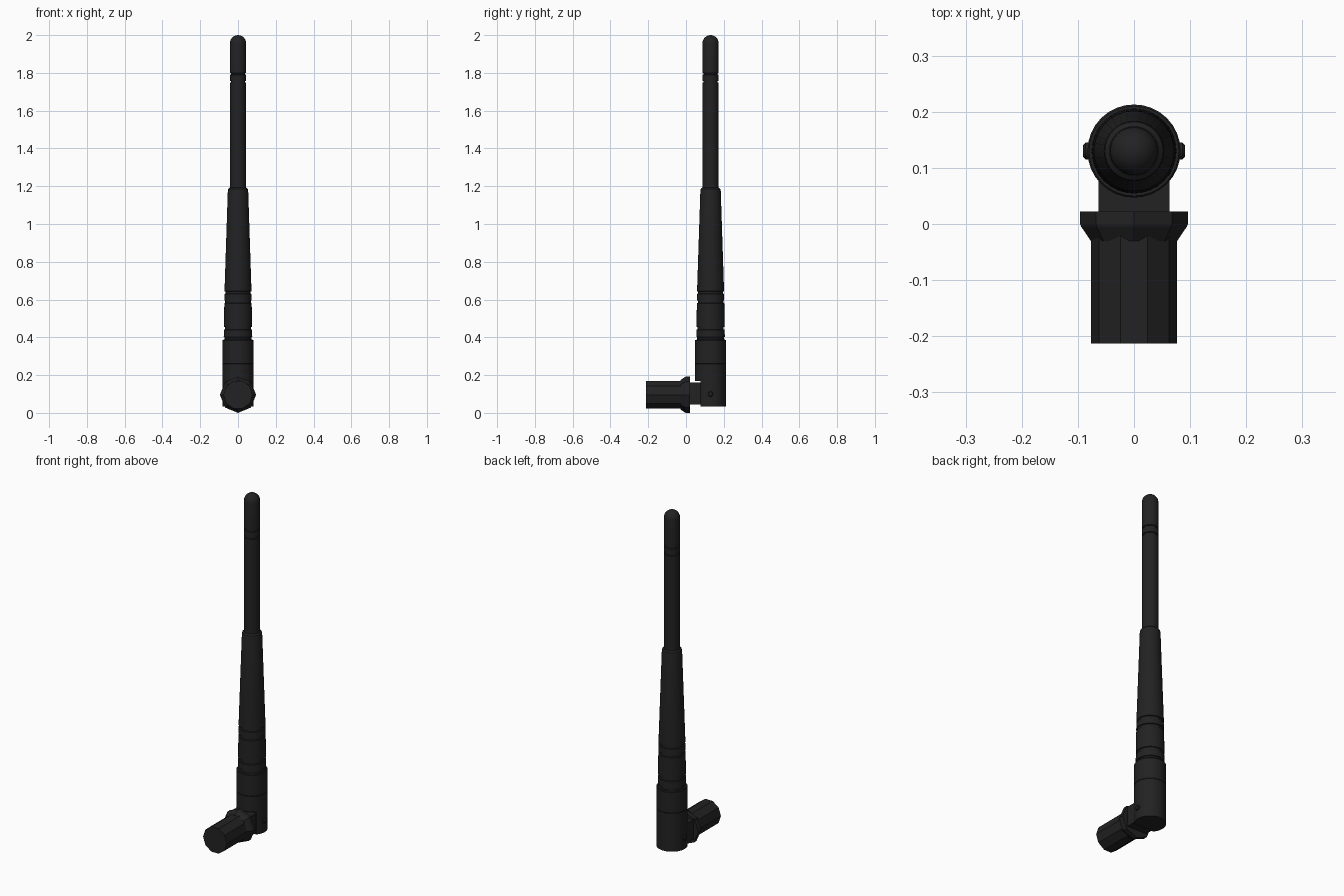
import bpy, bmesh, math
from mathutils import Matrix

if "Cube" in bpy.data.objects:
    bpy.data.objects.remove(bpy.data.objects["Cube"])

AXIS_Y = 0.13      # mast axis
CONN_Z = 0.096     # connector axis


def material(name, v):
    m = bpy.data.materials.new(name)
    m.diffuse_color = (v, v, v, 1)
    m.use_nodes = True
    m.node_tree.nodes["Principled BSDF"].inputs["Base Color"].default_value = m.diffuse_color
    return m


BLACK = material("black_plastic", 0.016)


def finish(name, bm, smooth=None):
    bmesh.ops.recalc_face_normals(bm, faces=bm.faces[:])
    me = bpy.data.meshes.new(name)
    bm.to_mesh(me)
    bm.free()
    me.materials.append(BLACK)
    ob = bpy.data.objects.new(name, me)
    bpy.context.collection.objects.link(ob)
    if smooth:
        bpy.ops.object.select_all(action='DESELECT')
        ob.select_set(True)
        bpy.context.view_layer.objects.active = ob
        bpy.ops.object.shade_smooth_by_angle(angle=math.radians(smooth))
    return ob


def lathe(name, profile, sides, matrix, smooth=None):
    """Closed solid of revolution from (radius, height) points about local z."""
    bm = bmesh.new()
    rings = [[bm.verts.new((r * math.cos(2 * math.pi * i / sides),
                            r * math.sin(2 * math.pi * i / sides), h))
              for i in range(sides)] for r, h in profile]
    for a, b in zip(rings, rings[1:]):
        for i in range(sides):
            j = (i + 1) % sides
            bm.faces.new((a[i], a[j], b[j], b[i]))
    bm.faces.new(rings[0][::-1])
    bm.faces.new(rings[-1])
    bm.transform(matrix)
    return finish(name, bm, smooth)


def box(name, x, y, z):
    bm = bmesh.new()
    bmesh.ops.create_cube(bm, size=1)
    for v in bm.verts:
        v.co = [lo + (c + 0.5) * (hi - lo) for c, (lo, hi) in zip(v.co, (x, y, z))]
    return finish(name, bm)


def groove(r, z0, z1, depth=0.005):
    return [(r, z0), (r - depth, z0 + 0.002), (r - depth, z1 - 0.002), (r, z1)]


mast = Matrix.Translation((0, AXIS_Y, 0))
conn = Matrix.Translation((0, 0, CONN_Z)) @ Matrix.Rotation(math.radians(-90), 4, 'X')

# Hinge base with a flat notch where the connector neck enters
base = lathe("hinge_base", [(0.083, 0.035), (0.083, 0.258), (0.0815, 0.26),
                            (0.083, 0.262), (0.083, 0.382), (0.080, 0.386)],
             32, mast, 35)
cutter = box("notch_cutter", (-0.2, 0.2), (-0.1, 0.078), (0, 0.168))
cutter.hide_render = True
cutter.hide_viewport = True
cut = base.modifiers.new("notch", 'BOOLEAN')
cut.operation = 'DIFFERENCE'
cut.solver = 'EXACT'
cut.object = cutter

# Tapered sleeve with ring grooves
sleeve = [(0.076, 0.38)]
sleeve += groove(0.0755, 0.388, 0.402)
sleeve += groove(0.0745, 0.440, 0.456)
sleeve += groove(0.0725, 0.580, 0.596)
sleeve += groove(0.0715, 0.630, 0.644)
sleeve += [(0.054, 1.175), (0.052, 1.185), (0.044, 1.192)]
lathe("tapered_sleeve", sleeve, 32, mast, 35)

# Thin whip with a collar groove and domed tip
whip = [(0.043, 1.185)] + groove(0.043, 1.748, 1.758) + groove(0.043, 1.79, 1.80)
whip += [(0.043 * math.cos(t), 1.957 + 0.043 * math.sin(t))
         for t in [math.radians(a) for a in (0, 15, 30, 45, 60, 75, 87)]]
lathe("whip", whip, 32, mast, 35)

# Connector: faceted barrel, eight-sided collar and neck
lathe("connector_barrel", [(0.077, -0.213), (0.077, -0.02)], 10, conn)
lathe("connector_collar", [(0.077, -0.03), (0.094, -0.005), (0.096, 0.0),
                           (0.096, 0.022)], 8, conn)
box("connector_neck", (-0.063, 0.063), (0.015, 0.10), (0.045, 0.16))

# Hinge pins on both sides
for name, s in (("hinge_pin_left", -1), ("hinge_pin_right", 1)):
    m = Matrix.Translation((0, AXIS_Y, 0.10)) @ Matrix.Rotation(math.radians(90 * s), 4, 'Y')
    lathe(name, [(0.015, 0.07), (0.015, 0.086), (0.010, 0.091)], 12, m, 35)
